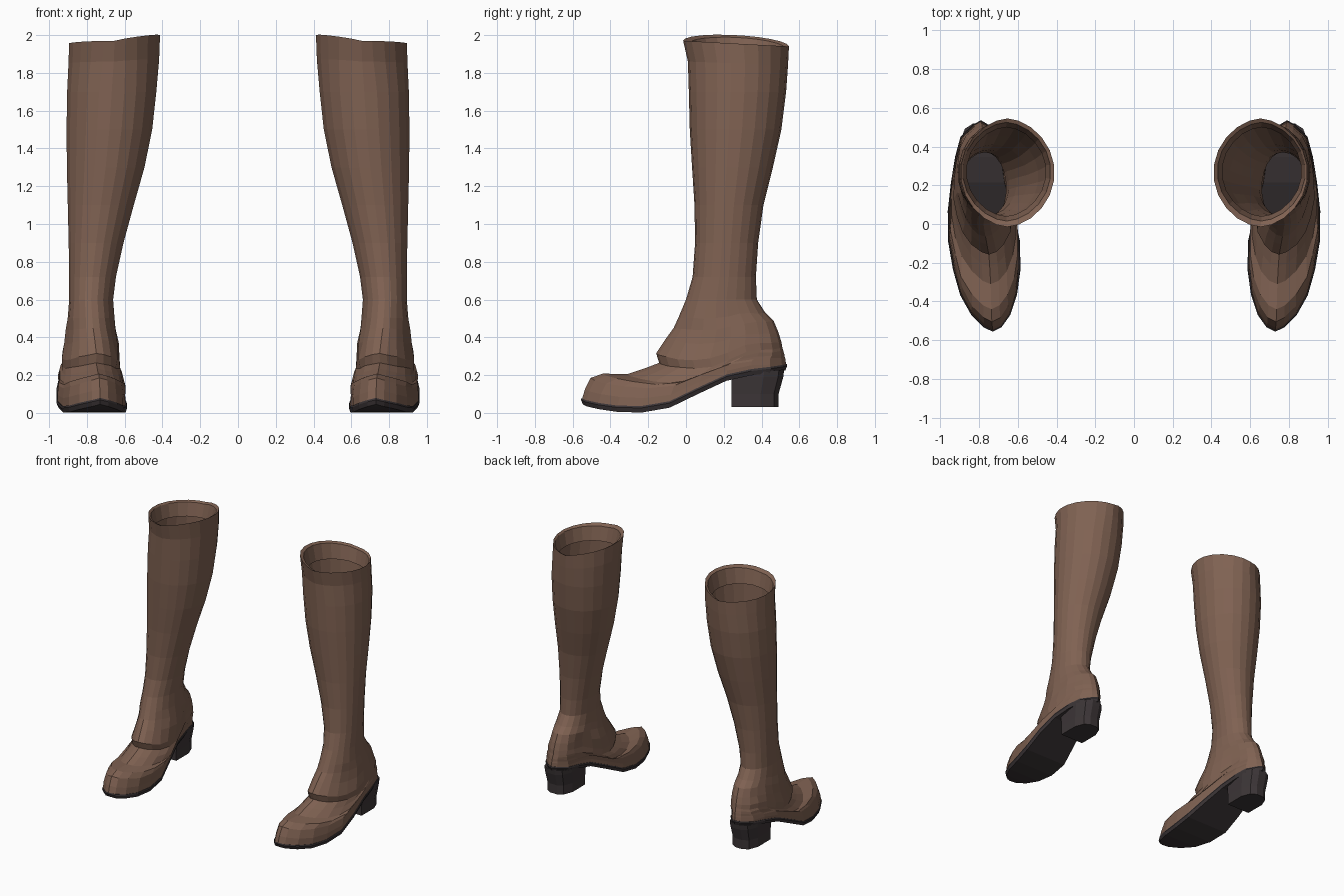
import bpy, bmesh, math, random

if "Cube" in bpy.data.objects:
    bpy.data.objects.remove(bpy.data.objects["Cube"])

random.seed(4)
HALF = 11                      # segments along each side of a ring


def material(name, rgb):
    m = bpy.data.materials.new(name)
    m.diffuse_color = (*rgb, 1)
    m.use_nodes = True
    m.node_tree.nodes["Principled BSDF"].inputs["Base Color"].default_value = m.diffuse_color
    return m


LEATHER = material("brown leather", (0.215, 0.122, 0.085))
RUBBER = material("dark sole", (0.045, 0.036, 0.038))


def lerp(a, b, t):
    return a + (b - a) * t


def around():
    """Yield (position from front 0 to back 1, sine, side) round a ring."""
    for i in range(2 * HALF):
        a = math.pi * i / HALF
        yield (1 - math.cos(a)) / 2, abs(math.sin(a)), (1 if i <= HALF else -1)


def finish(name, bm, mat):
    bmesh.ops.recalc_face_normals(bm, faces=bm.faces)
    me = bpy.data.meshes.new(name)
    bm.to_mesh(me)
    bm.free()
    me.materials.append(mat)
    ob = bpy.data.objects.new(name, me)
    bpy.context.collection.objects.link(ob)
    ob.modifiers.new("other boot", 'MIRROR').use_mirror_merge = False
    return ob


def loft(bm, rings):
    loops = [[bm.verts.new(p) for p in r] for r in rings]
    n = len(loops[0])
    for a, b in zip(loops, loops[1:]):
        for i in range(n):
            j = (i + 1) % n
            bm.faces.new((a[i], a[j], b[j], b[i]))
    return loops


def cap(bm, loop):
    """Fill a ring with strips running from side to side."""
    n = len(loop)
    for i in range(HALF):
        quad = [loop[i], loop[i + 1], loop[(n - i - 1) % n], loop[(n - i) % n]]
        bm.faces.new(list(dict.fromkeys(quad)))


# Sole outline: y, inner x, outer x, z
SOLE = [(-.55, .73, .73, .075), (-.52, .67, .79, .06), (-.45, .635, .85, .047),
        (-.35, .605, .90, .033), (-.2, .588, .938, .032), (-.05, .597, .96, .066),
        (.1, .64, .955, .15), (.25, .675, .935, .215), (.4, .69, .91, .236),
        (.48, .71, .88, .243), (.53, .79, .79, .255)]


def sole_at(y):
    for a, b in zip(SOLE, SOLE[1:]):
        if y <= b[0]:
            t = (y - a[0]) / (b[0] - a[0])
            return [lerp(p, q, t) for p, q in zip(a, b)]
    return SOLE[-1]


def sole_ring(grow=0, drop=0):
    pts = []
    for s, w, side in around():
        _, xi, xo, z = sole_at(lerp(-.55, .53, s))
        x = xo + grow * w if side > 0 else xi - grow * w
        pts.append((x, lerp(-.55 - grow, .53 + grow, s), z - drop))
    return pts


def shaft_ring(front, back, xi, xo, power=1.0, lift=0):
    pts = []
    cx, hw = (xi + xo) / 2, (xo - xi) / 2
    for s, w, side in around():
        pts.append((cx + side * hw * w ** power, lerp(front[0], back[0], s),
                    lerp(front[1], back[1], s) + (lift * w if side < 0 else 0)))
    return pts


# Shaft: front y, front z, back y, back z, inner x, outer x, power, inner lift
SHAFT = [(.04, 1.85, .50, 1.83, .455, .865, 1.15, .03),   # folded lining edge
         (.015, 1.955, .525, 1.93, .43, .885, 1.15, .045),
         (-.015, 1.97, .545, 1.94, .41, .897, 1.15, .045),  # rim
         (.01, 1.86, .54, 1.84, .415, .90, 1.1, .02),
         (.015, 1.70, .53, 1.70, .43, .907, 1, 0),
         (.02, 1.50, .505, 1.50, .452, .91, 1, 0),
         (.032, 1.30, .46, 1.30, .493, .908, 1, 0),
         (.045, 1.10, .41, 1.10, .55, .903, 1, 0),
         (.048, .90, .382, .90, .605, .898, 1, 0),
         (.035, .72, .37, .72, .645, .895, 1, 0)]
ANKLE = shaft_ring((0, .6), (.375, .6), .66, .895)

# Foot: front y, front z, back y, back z, blend from ankle shape to sole shape
FOOT = [(-.04, .505, .42, .53, .12), (-.065, .45, .465, .485, .22),
        (-.105, .395, .49, .425, .38),
        (-.158, .315, .505, .375, .58),                   # instep flap edge
        (-.142, .265, .51, .345, .56),                    # crease below it
        (-.22, .235, .515, .33, .68), (-.31, .205, .52, .312, .78),
        (-.44, .208, .523, .295, .86), (-.505, .185, .526, .285, .91),
        (-.535, .125, .528, .27, .97)]


def foot_ring(fy, fz, by, bz, f):
    pts = []
    for (s, w, side), a, b in zip(around(), ANKLE, sole_ring()):
        sag = b[2] - lerp(.075, .255, s)
        j = .005 * w
        pts.append((lerp(a[0], b[0], f) + random.uniform(-j, j),
                    lerp(fy, by, s),
                    lerp(fz, bz, s) + f * sag + random.uniform(-j, j)))
    return pts


# Leather upper
bm = bmesh.new()
rings = [shaft_ring(r[0:2], r[2:4], *r[4:]) for r in SHAFT]
rings += [ANKLE] + [foot_ring(*r) for r in FOOT] + [sole_ring()]
loft(bm, rings)
finish("boot_upper", bm, LEATHER)

# Sole with insole on top
bm = bmesh.new()
loops = loft(bm, [sole_ring(.003, -.004), sole_ring(.006, .006), sole_ring(-.004, .03)])
cap(bm, loops[0])
cap(bm, loops[-1])
finish("sole", bm, RUBBER)

# Heel block: flat front, rounded back, slightly tapered
bm = bmesh.new()
PLAN = [(-1, 0), (1, 0), (1, .62), (.72, .9), (.3, 1), (-.3, 1), (-.72, .9), (-1, .62)]


def heel_ring(z, half, y0, y1, slope=0):
    return [(.798 + u * half, lerp(y0, y1, v), z + slope * v) for u, v in PLAN]


loops = loft(bm, [heel_ring(.03, .098, .24, .49), heel_ring(.10, .098, .24, .49),
                  heel_ring(.19, .105, .24, .515), heel_ring(.205, .105, .24, .52, .025)])
bm.faces.new(loops[0])
bm.faces.new(loops[-1])
finish("heel", bm, RUBBER)
